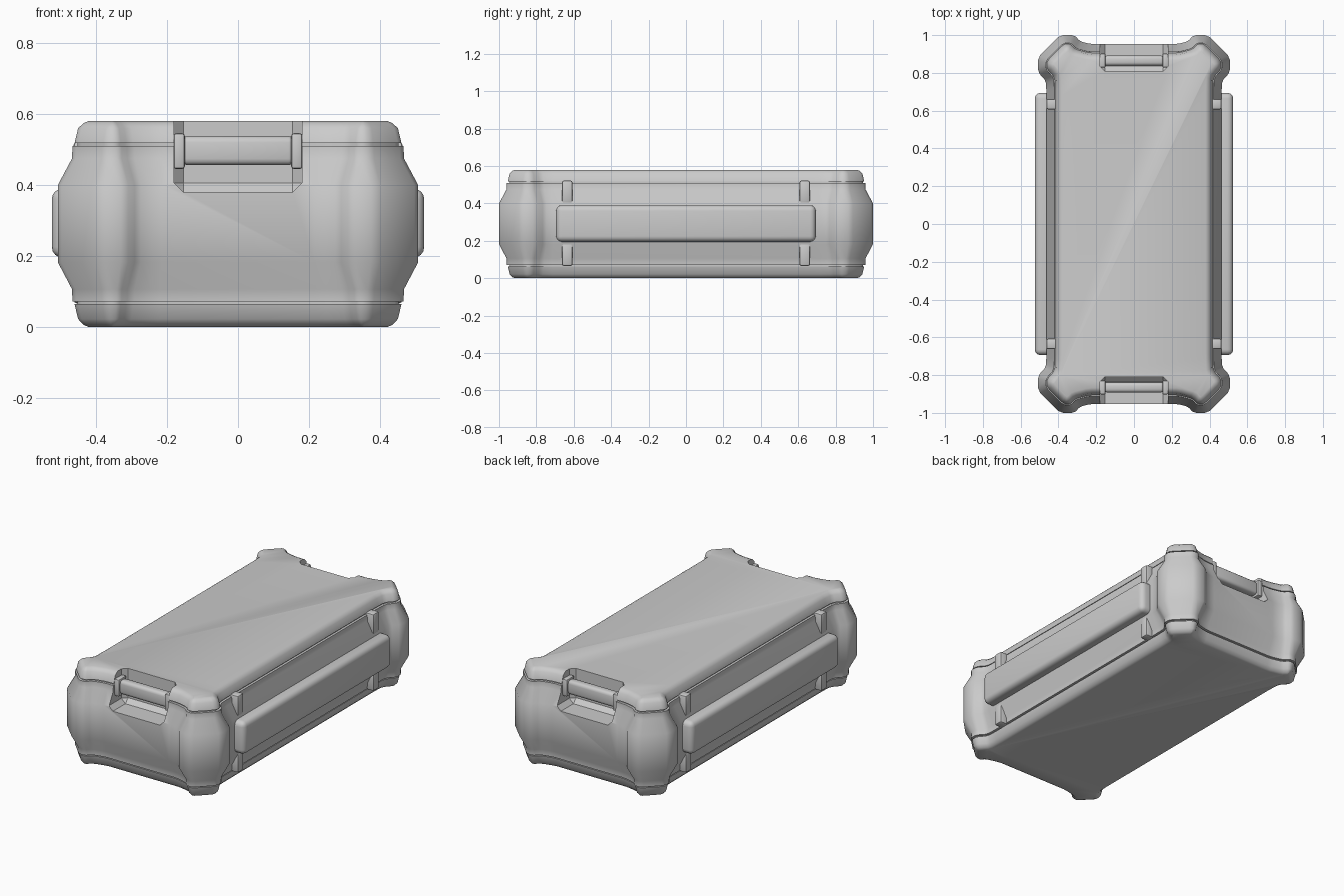
import bpy, bmesh
from mathutils import Vector

if "Cube" in bpy.data.objects:
    bpy.data.objects.remove(bpy.data.objects["Cube"])


def finish(name, bm, angle=0.6):
    bmesh.ops.recalc_face_normals(bm, faces=bm.faces)
    me = bpy.data.meshes.new(name)
    bm.to_mesh(me)
    bm.free()
    ob = bpy.data.objects.new(name, me)
    bpy.context.collection.objects.link(ob)
    smooth(ob, angle)
    return ob


def smooth(ob, angle=0.6):
    bpy.ops.object.select_all(action='DESELECT')
    ob.select_set(True)
    bpy.context.view_layer.objects.active = ob
    bpy.ops.object.shade_smooth_by_angle(angle=angle)


def box(name, lo, hi, bevel, segments=3):
    bm = bmesh.new()
    bmesh.ops.create_cube(bm, size=1)
    for v in bm.verts:
        v.co = [(a + b) / 2 + c * (b - a) for a, b, c in zip(lo, hi, v.co)]
    bmesh.ops.bevel(bm, geom=bm.edges[:], offset=bevel, segments=segments,
                    profile=0.5, affect='EDGES')
    return finish(name, bm)


# Plan outline: one quarter, from end middle to side, then mirrored around
quarter = [(0.23, 0.953), (0.285, 0.967), (0.316, 1.0), (0.39, 1.0),
           (0.508, 0.882), (0.508, 0.803), (0.466, 0.757), (0.464, 0.70)]
outline = quarter + [(x, -y) for x, y in reversed(quarter)]
outline += [(-x, y) for x, y in reversed(outline)]
outline = [Vector(p) for p in outline]


def offset_loop(d):
    """Inset the clockwise outline by d, then ease its corners."""
    n, pts = len(outline), []
    for i in range(n):
        p = outline[i]
        a = (p - outline[i - 1]).normalized()
        b = (outline[(i + 1) % n] - p).normalized()
        na, nb = Vector((a.y, -a.x)), Vector((b.y, -b.x))
        pts.append(p + (na + nb) * d / (1 + na.dot(nb)))
    out = []
    for i in range(n):
        p, prev, nxt = pts[i], pts[i - 1], pts[(i + 1) % n]
        for q in (prev, nxt):
            e = q - p
            out.append(p + e.normalized() * min(0.015, e.length * 0.2))
    return out


# Case body: outline lofted through (height, inset) levels, with seam grooves
levels = [(0, .085), (.006, .072), (.022, .057), (.064, .047), (.064, .055),
          (.072, .055), (.072, .041), (.106, .040), (.182, 0), (.40, 0),
          (.475, .040), (.510, .041), (.510, .055), (.518, .055),
          (.518, .047), (.560, .057), (.574, .072), (.58, .085)]
bm = bmesh.new()
rings = [[bm.verts.new((p.x, p.y, z)) for p in offset_loop(d)] for z, d in levels]
for r0, r1 in zip(rings, rings[1:]):
    for i in range(len(r0)):
        bm.faces.new((r0[i - 1], r0[i], r1[i], r1[i - 1]))
bm.faces.new(rings[0])
bm.faces.new(rings[-1])
body = finish("case_body", bm)

for s, end in ((-1, "front"), (1, "back")):
    # Handle recess cut out of each end
    ys = sorted((s * 0.81, s * 1.1))
    cutter = box(end + "_recess_cutter", (-.18, ys[0], .38), (.18, ys[1], .75), .026, 1)
    cutter.hide_render = True
    mod = body.modifiers.new(end + "_recess", 'BOOLEAN')
    mod.operation, mod.solver, mod.object = 'DIFFERENCE', 'EXACT', cutter
    bpy.context.view_layer.objects.active = body
    bpy.ops.object.modifier_apply(modifier=mod.name)
    bpy.data.objects.remove(cutter)

    # Handle bar with an end collar on each side
    ys = sorted((s * 0.838, s * 0.892))
    box(end + "_handle_bar", (-.16, ys[0], .456), (.16, ys[1], .538), .018)
    ys = sorted((s * 0.828, s * 0.902))
    for t, side in ((-1, "left"), (1, "right")):
        xs = sorted((t * .15, t * .182))
        box(f"{end}_{side}_handle_collar", (xs[0], ys[0], .445), (xs[1], ys[1], .546), .008, 2)
smooth(body)

for t, side in ((-1, "left"), (1, "right")):
    # Long side bumper
    xs = sorted((t * .42, t * .525))
    box(side + "_bumper", (xs[0], -.694, .195), (xs[1], .694, .39), .03, 4)
    # Short ribs above and below the bumper
    xs = sorted((t * .39, t * .464))
    for s, end in ((-1, "front"), (1, "back")):
        for z0, z1, level in ((.40, .522, "upper"), (.066, .19, "lower")):
            box(f"{side}_{end}_{level}_rib", (xs[0], s * .635 - .028, z0),
                (xs[1], s * .635 + .028, z1), .01, 2)
